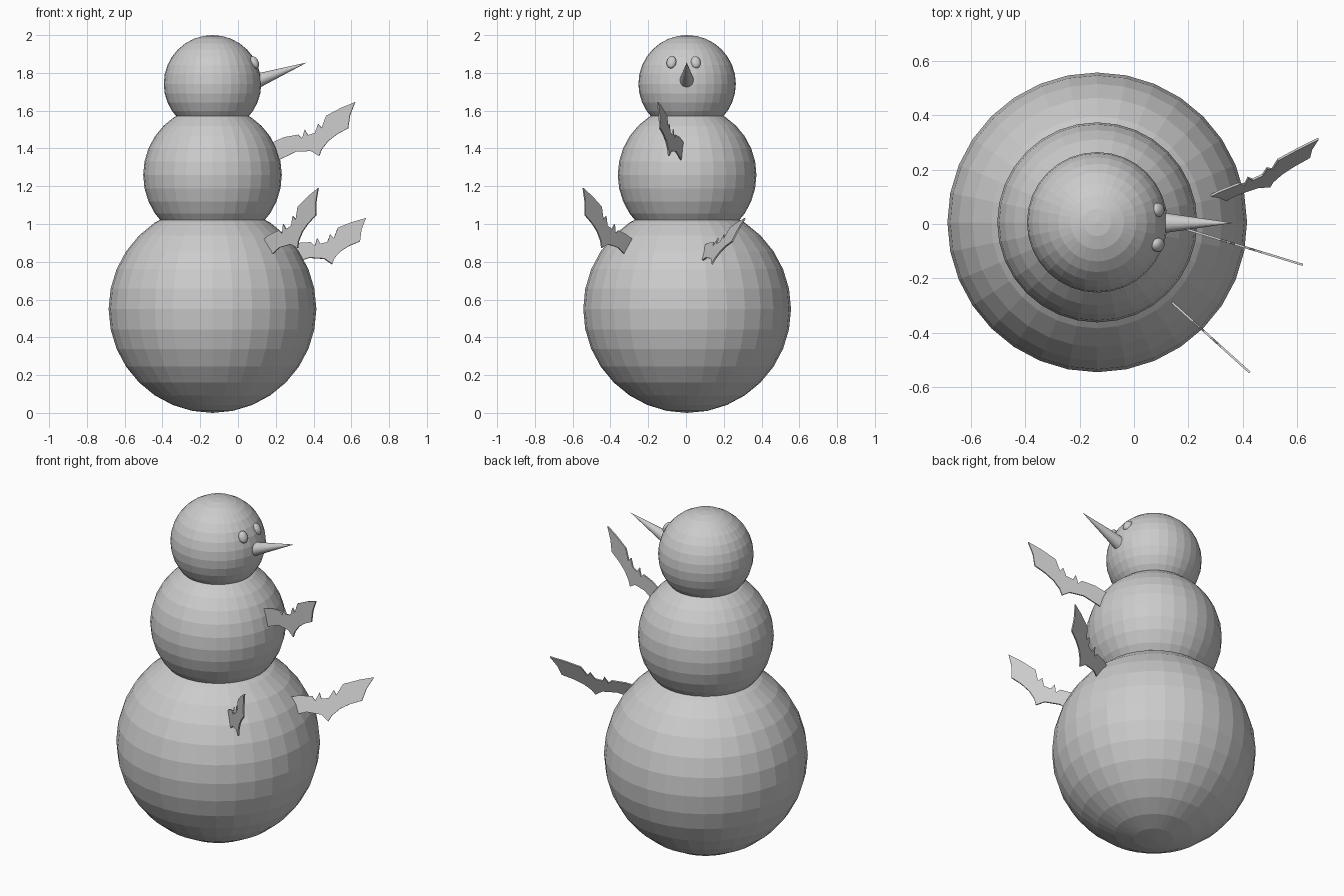
import bpy, bmesh
from math import radians
from mathutils import Matrix, Vector, Euler

cube = bpy.data.objects.get("Cube")
if cube:
    bpy.data.objects.remove(cube, do_unlink=True)

grey = bpy.data.materials.new("plain_grey")
grey.use_nodes = True
grey.diffuse_color = (0.6, 0.6, 0.6, 1)
grey.node_tree.nodes["Principled BSDF"].inputs["Base Color"].default_value = (0.6, 0.6, 0.6, 1)


def add_part(name, bm, matrix):
    """Turn a bmesh into a placed, flat shaded grey object."""
    mesh = bpy.data.meshes.new(name)
    bmesh.ops.recalc_face_normals(bm, faces=bm.faces)
    bm.to_mesh(mesh)
    bm.free()
    mesh.materials.append(grey)
    obj = bpy.data.objects.new(name, mesh)
    obj.matrix_world = matrix
    bpy.context.collection.objects.link(obj)
    return obj


def ball(name, centre, size, rotation=Matrix()):
    bm = bmesh.new()
    bmesh.ops.create_uvsphere(bm, u_segments=32, v_segments=16, radius=1)
    matrix = Matrix.Translation(centre) @ rotation @ Matrix.Diagonal((*size, 1))
    return add_part(name, bm, matrix)


# Three stacked snowballs
BODY_X, BODY_Y = -0.135, 0.006
for name, z, radius in (("bottom_ball", 0.55, 0.55),
                        ("middle_ball", 1.26, 0.367),
                        ("head", 1.742, 0.258)):
    ball(name, (BODY_X, BODY_Y, z), (radius,) * 3)

# Eyes, flattened against the head
head_centre = Vector((BODY_X, BODY_Y, 1.742))
for name, y in (("left_eye", 0.052), ("right_eye", -0.077)):
    centre = Vector((0.088, y, 1.856))
    facing = (centre - head_centre).to_track_quat('X', 'Z').to_matrix().to_4x4()
    ball(name, centre, (0.02, 0.026, 0.034), facing)

# Carrot nose
base, tip = Vector((0.085, 0.004, 1.752)), Vector((0.365, 0.004, 1.855))
bm = bmesh.new()
bmesh.ops.create_cone(bm, cap_ends=True, segments=32, radius1=0.041, radius2=0,
                      depth=(tip - base).length)
add_part("nose", bm, Matrix.Translation((base + tip) / 2)
         @ (tip - base).to_track_quat('Z', 'Y').to_matrix().to_4x4())

# Jagged wing-shaped plate, outlined from its tip
OUTLINE = [(0, 0), (-.028, -.069), (-.039, -.138), (-.10, -.17), (-.149, -.206),
           (-.185, -.25), (-.199, -.286), (-.243, -.259), (-.326, -.262),
           (-.414, -.302), (-.47, -.34), (-.52, -.24), (-.392, -.185),
           (-.315, -.172), (-.293, -.192), (-.278, -.145), (-.262, -.175),
           (-.222, -.162), (-.204, -.115), (-.185, -.137), (-.16, -.072),
           (-.077, -.03)]
THICK = 0.008


def wing(name, tip, heading, pitch, roll):
    bm = bmesh.new()
    face = bm.faces.new([bm.verts.new((x, -THICK / 2, z)) for x, z in OUTLINE])
    made = bmesh.ops.extrude_face_region(bm, geom=[face])
    verts = [v for v in made["geom"] if isinstance(v, bmesh.types.BMVert)]
    bmesh.ops.translate(bm, verts=verts, vec=(0, THICK, 0))

    def turn(angle, axis):
        return Matrix.Rotation(radians(angle), 4, axis)

    add_part(name, bm, Matrix.Translation(tip) @ turn(heading, 'Z') @ turn(-pitch, 'Y')
             @ turn(roll, 'X') @ turn(30, 'Y'))


wing("upper_wing", (0.62, -0.15, 1.645), -17, 30, 0)
wing("right_wing", (0.425, -0.545, 1.19), -42, 40, 0)
wing("left_wing", (0.677, 0.313, 1.03), 30, 22, -25)
